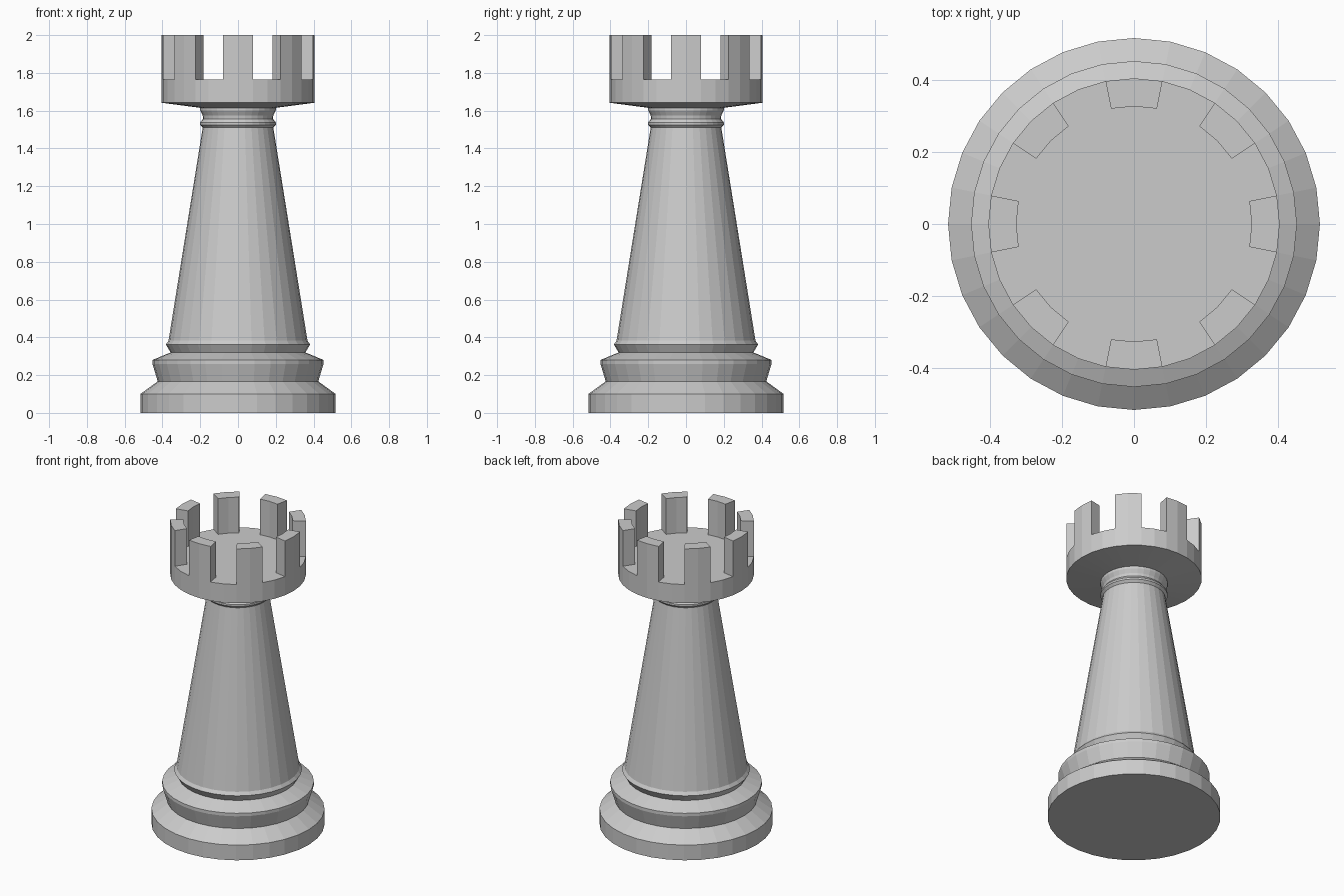
import bpy, bmesh
from math import sin, cos, pi

if "Cube" in bpy.data.objects:
    bpy.data.objects.remove(bpy.data.objects["Cube"])

SIDES = 32


def lathe(bm, profile):
    """Spin (radius, z) points into rings of quads; returns the rings."""
    rings = [[bm.verts.new((r * cos(2 * pi * i / SIDES), r * sin(2 * pi * i / SIDES), z))
              for i in range(SIDES)] for r, z in profile]
    bands = []
    for a, b in zip(rings, rings[1:]):
        bands.append([bm.faces.new((a[i], a[(i + 1) % SIDES], b[(i + 1) % SIDES], b[i]))
                      for i in range(SIDES)])
    bm.faces.new(rings[0][::-1])
    bm.faces.new(rings[-1])
    return bands


def finish(bm, name):
    bmesh.ops.recalc_face_normals(bm, faces=bm.faces)
    mesh = bpy.data.meshes.new(name)
    bm.to_mesh(mesh)
    bm.free()
    obj = bpy.data.objects.new(name, mesh)
    bpy.context.collection.objects.link(obj)
    return obj


def turned_part(name, profile):
    bm = bmesh.new()
    lathe(bm, profile)
    return finish(bm, name)


# Stepped foot with two flared mouldings
turned_part("base", [(0.517, 0), (0.517, 0.10), (0.425, 0.167), (0.453, 0.26),
                     (0.453, 0.28), (0.357, 0.32), (0.382, 0.362), (0.368, 0.382)])

# Tapered tower
turned_part("body", [(0.368, 0.382), (0.187, 1.51)])

# Thin collar rings under the head
turned_part("collar", [(0.187, 1.51), (0.201, 1.525), (0.201, 1.537), (0.185, 1.557),
                       (0.187, 1.575), (0.200, 1.60), (0.200, 1.615)])

# Head: flared cup with a flat floor and a rim ring
bm = bmesh.new()
bands = lathe(bm, [(0.200, 1.615), (0.405, 1.642), (0.405, 1.765), (0.327, 1.765)])

# Battlements: raise two rim segments out of every four, centred on each 45 degrees
rim = bands[-1]
for k in range(8):
    pair = [rim[(4 * k - 1) % SIDES], rim[4 * k]]
    raised = bmesh.ops.extrude_face_region(bm, geom=pair)["geom"]
    bmesh.ops.delete(bm, geom=pair, context='FACES')
    top = [v for v in raised if isinstance(v, bmesh.types.BMVert)]
    bmesh.ops.translate(bm, verts=top, vec=(0, 0, 0.235))
finish(bm, "battlement_head")
